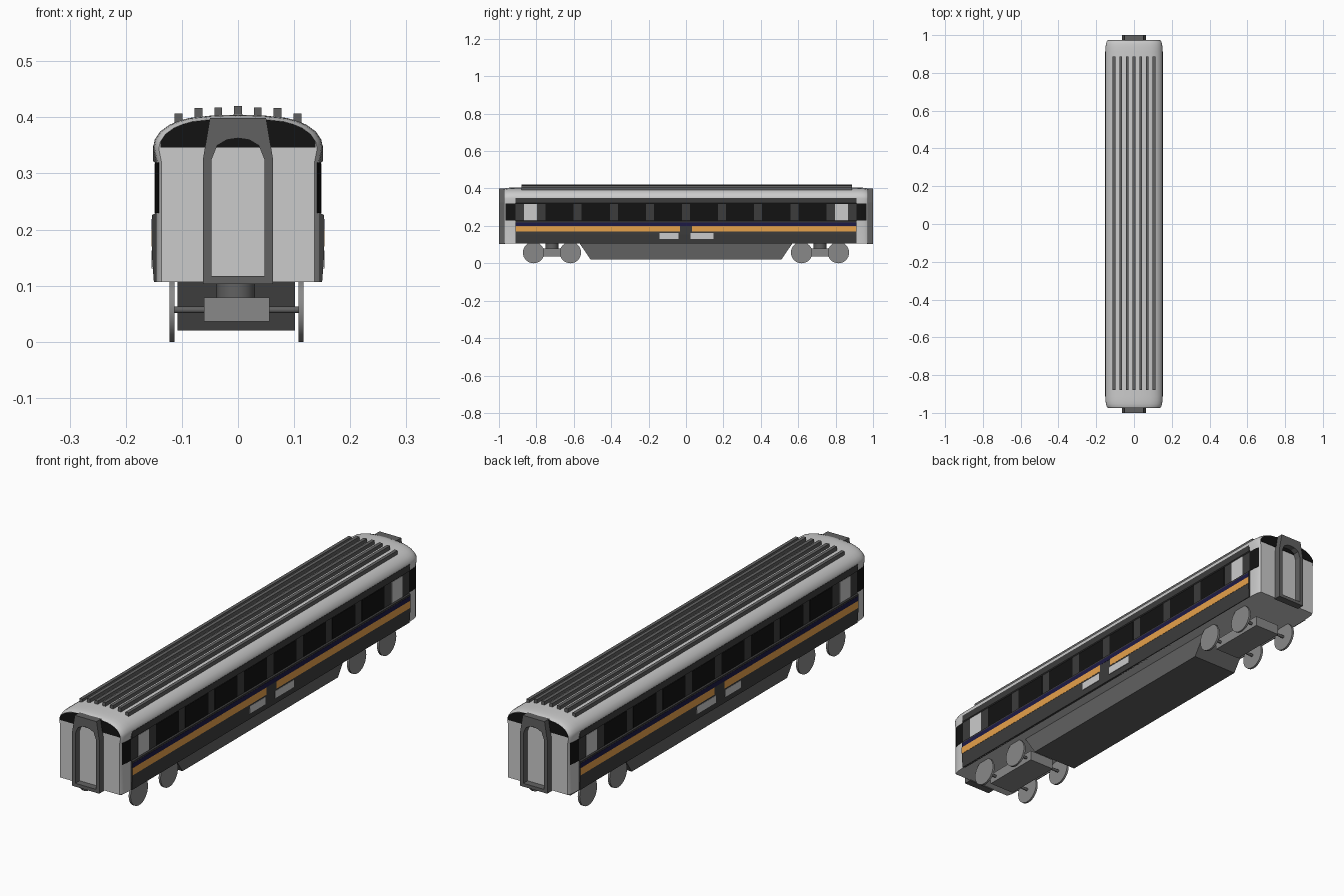
import bpy, bmesh, math
from mathutils import Matrix

if "Cube" in bpy.data.objects:
    bpy.data.objects.remove(bpy.data.objects["Cube"])


def material(name, rgb):
    m = bpy.data.materials.new(name)
    m.diffuse_color = (*rgb, 1)
    m.use_nodes = True
    m.node_tree.nodes["Principled BSDF"].inputs["Base Color"].default_value = m.diffuse_color
    return m


DARK = material("dark_grey", (0.045, 0.045, 0.045))
MID = material("mid_grey", (0.12, 0.12, 0.12))
STEEL = material("steel", (0.25, 0.25, 0.25))
BLACK = material("black", (0.006, 0.006, 0.006))
ORANGE = material("orange", (0.8, 0.36, 0.07))
NAVY = material("navy", (0.012, 0.01, 0.06))


def finish(name, bm, mat=None, mirror="", smooth=None):
    bmesh.ops.recalc_face_normals(bm, faces=bm.faces[:])
    me = bpy.data.meshes.new(name)
    bm.to_mesh(me)
    bm.free()
    ob = bpy.data.objects.new(name, me)
    bpy.context.collection.objects.link(ob)
    if mat:
        me.materials.append(mat)
    if mirror:
        mod = ob.modifiers.new("mirror", "MIRROR")
        mod.use_axis = ("x" in mirror, "y" in mirror, False)
        mod.use_clip = False
        mod.use_mirror_merge = False
    if smooth:
        bpy.ops.object.select_all(action="DESELECT")
        ob.select_set(True)
        bpy.context.view_layer.objects.active = ob
        bpy.ops.object.shade_smooth_by_angle(angle=math.radians(smooth))
    return ob


def loft(name, rings, mat=None, mirror="", smooth=None, closed=False):
    """Skin a list of equal-length point rings; cap the ends unless closed."""
    bm = bmesh.new()
    vs = [[bm.verts.new(p) for p in r] for r in rings]
    n = len(vs[0])
    pairs = list(zip(vs, vs[1:])) + ([(vs[-1], vs[0])] if closed else [])
    for a, b in pairs:
        for i in range(n):
            j = (i + 1) % n
            bm.faces.new((a[i], a[j], b[j], b[i]))
    if not closed:
        bm.faces.new(vs[0])
        bm.faces.new(vs[-1])
    return finish(name, bm, mat, mirror, smooth)


def box(name, x, y, z, mat=None, mirror=""):
    ring = lambda yy: [(x[0], yy, z[0]), (x[1], yy, z[0]), (x[1], yy, z[1]), (x[0], yy, z[1])]
    return loft(name, [ring(y[0]), ring(y[1])], mat, mirror)


def cylinder(name, radius, x, y, z, mat, mirror="", sides=24):
    bm = bmesh.new()
    m = Matrix.Translation(((x[0] + x[1]) / 2, y, z)) @ Matrix.Rotation(math.pi / 2, 4, "Y")
    bmesh.ops.create_cone(bm, cap_ends=True, segments=sides, radius1=radius, radius2=radius,
                          depth=x[1] - x[0], matrix=m)
    return finish(name, bm, mat, mirror, 40)


def both(half):
    """Complete a right-hand half outline with its reflection."""
    return half + [(-x, z) for x, z in reversed(half) if x > 1e-6]


# body shell, with ends rounded in towards the end wall
roof = [(0.151, 0.347), (0.1485, 0.36), (0.1385, 0.375), (0.122, 0.387), (0.105, 0.394),
        (0.087, 0.399), (0.045, 0.4035), (0, 0.405)]
section = both([(0.146, 0.107), (0.146, 0.322)] + roof)
corner = [(0.912, 1), (0.935, 0.997), (0.952, 0.985), (0.964, 0.965), (0.972, 0.935)]


def inset(pts, y, s):
    return [(x * s, y, z if z < 0.3 else 0.3 + (z - 0.3) * s) for x, z in pts]


stations = [(-y, s) for y, s in reversed(corner)] + corner
loft("body_shell", [inset(section, y, s) for y, s in stations], smooth=35)

# black panels above the end walls
brow = [(0.148, 0.350)] + roof[1:]
loft("end_brow", [inset(both(brow), y, 0.933) for y in (0.968, 0.974)], BLACK, "y")

# black windows wrapped around the body corners
loft("corner_window", [[(0.147 * s + o, y, z) for o, z in
                        ((-0.004, 0.23), (0.0005, 0.23), (0.0005, 0.32), (-0.004, 0.32))]
                       for y, s in corner[:4]], BLACK, "xy")

# dark side cladding with the bulged lower half
side = [(0.14, 0.107), (0.150, 0.107), (0.1535, 0.155), (0.1535, 0.226), (0.1475, 0.229),
        (0.1475, 0.319), (0.1515, 0.322), (0.1515, 0.35), (0.14, 0.35)]
loft("side_cladding", [[(x, y, z) for x, z in side] for y in (-0.912, 0.912)], DARK, "x")

# side windows and door panes
for i in range(8):
    y = (i - 3.5) * 0.193
    box(f"side_window_{i + 1}", (0.145, 0.1487), (y - 0.075, y + 0.075), (0.23, 0.318), BLACK, "x")
box("door_pane", (0.145, 0.1487), (0.797, 0.867), (0.23, 0.318), None, "xy")

# stripes and blank plates
box("navy_stripe", (0.15, 0.1543), (-0.912, 0.912), (0.2, 0.219), NAVY, "x")
box("orange_stripe", (0.15, 0.1545), (0.032, 0.912), (0.17, 0.2), ORANGE, "xy")
for y in ((-0.142, -0.04), (0.025, 0.148)):
    box("side_plate", (0.148, 0.1545), y, (0.131, 0.163), None, "x")

# roof ribs
for i, top in enumerate((0.42, 0.418, 0.4165, 0.4065)):
    x = i * 0.0353
    box(f"roof_rib_{i}", (x - 0.007, x + 0.007), (-0.88, 0.887), (top - 0.025, top), MID,
        "x" if i else "")

# gangway frames
outer = both([(0.0625, 0.103), (0.0625, 0.325), (0.05, 0.399), (0.025, 0.399), (0, 0.399)])
inner = both([(0.047, 0.117), (0.047, 0.325), (0.037, 0.35), (0.02, 0.36), (0, 0.363)])
loft("gangway_frame", [[(x, y, z) for x, z in pts] for pts, y in
                       ((outer, 1), (outer, 0.968), (inner, 0.968), (inner, 1))],
     MID, "y", closed=True)

# equipment box under the floor
loft("underfloor_box", [[(x, y, z) for y, z in
                         ((-0.57, 0.108), (-0.51, 0.02), (0.51, 0.02), (0.57, 0.108))]
                        for x in (-0.108, 0.102)], MID)

# bogies
box("bogie_frame", (-0.061, 0.056), (0.59, 0.845), (0.036, 0.079), STEEL, "y")
bm = bmesh.new()
bmesh.ops.create_cone(bm, cap_ends=True, segments=24, radius1=0.034, radius2=0.034, depth=0.035,
                      matrix=Matrix.Translation((-0.004, 0.717, 0.092)))
finish("bogie_pivot", bm, MID, "y", 40)
for y in (0.618, 0.815):
    cylinder("axle", 0.006, (-0.115, 0.11), y, 0.057, MID, "y", 12)
    for x in ((-0.122, -0.113), (0.108, 0.117)):
        cylinder("wheel", 0.057, x, y, 0.057, STEEL, "y", 32)
